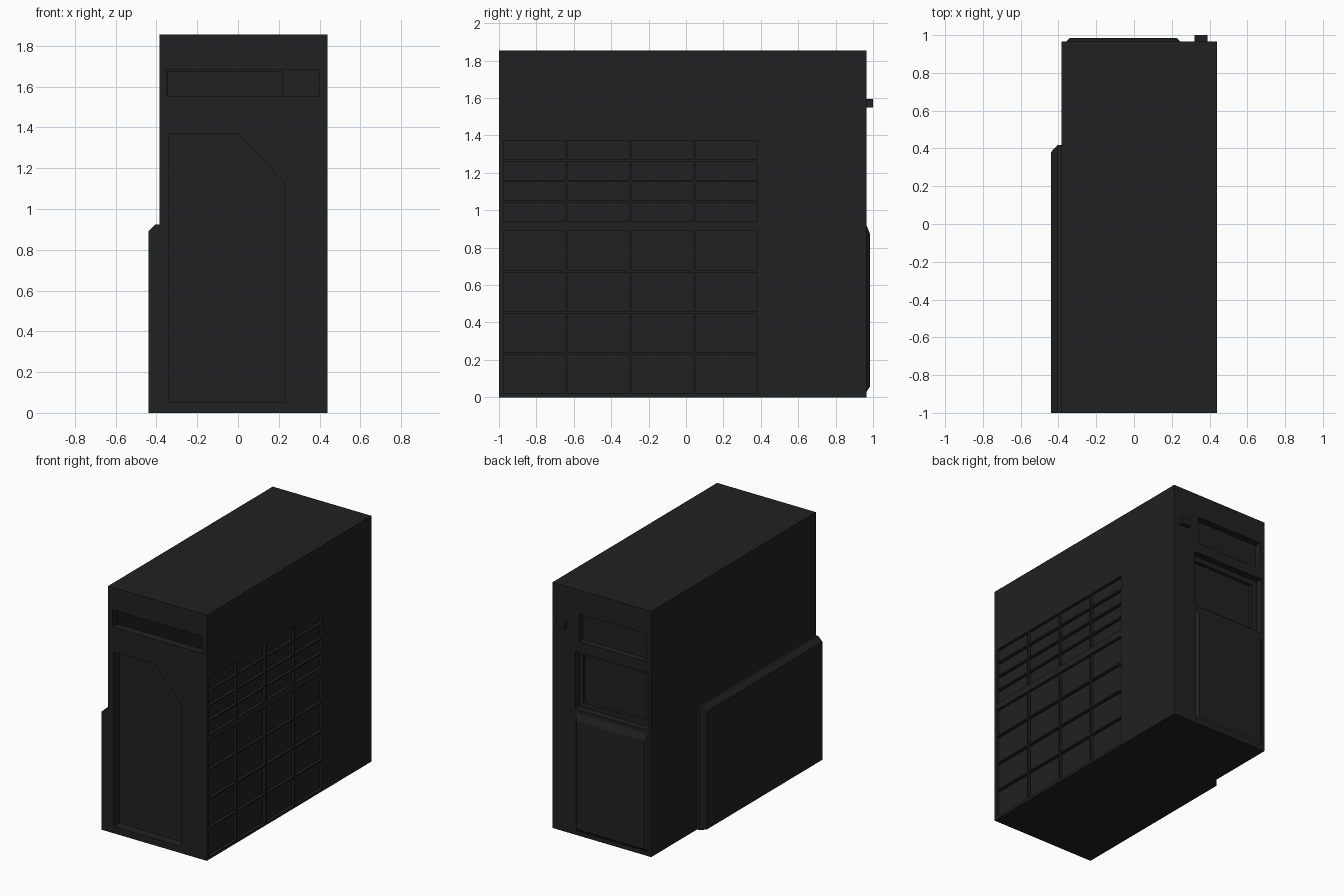
import bpy, bmesh

cube = bpy.data.objects.get("Cube")
if cube:
    bpy.data.objects.remove(cube, do_unlink=True)


def material(name, colour):
    mat = bpy.data.materials.new(name)
    mat.use_nodes = True
    mat.diffuse_color = colour
    bsdf = next(n for n in mat.node_tree.nodes if n.type == 'BSDF_PRINCIPLED')
    bsdf.inputs["Base Color"].default_value = colour
    bsdf.inputs["Roughness"].default_value = 0.8
    return mat


charcoal = material("charcoal", (0.015, 0.015, 0.015, 1))


def rect(a0, a1, b0, b1):
    return [(a0, b0), (a1, b0), (a1, b1), (a0, b1)]


def loft(bm, axis, d0, outline0, d1, outline1=None):
    """Solid between two outlines, facing along the x or y axis."""
    def point(p, d):
        return (d, p[0], p[1]) if axis == 'x' else (p[0], d, p[1])
    ends = [[bm.verts.new(point(p, d)) for p in outline]
            for d, outline in ((d0, outline0), (d1, outline1 or outline0))]
    faces = [bm.faces.new(ends[0]), bm.faces.new(ends[1])]
    n = len(outline0)
    for i in range(n):
        j = (i + 1) % n
        faces.append(bm.faces.new((ends[0][i], ends[0][j], ends[1][j], ends[1][i])))
    bmesh.ops.recalc_face_normals(bm, faces=faces)


def make(name, bm):
    mesh = bpy.data.meshes.new(name)
    bm.to_mesh(mesh)
    bm.free()
    mesh.materials.append(charcoal)
    obj = bpy.data.objects.new(name, mesh)
    bpy.context.collection.objects.link(obj)
    return obj


def carve(target, cutter):
    mod = target.modifiers.new("recess", 'BOOLEAN')
    mod.operation = 'DIFFERENCE'
    mod.solver = 'EXACT'
    mod.object = cutter
    bpy.context.view_layer.objects.active = target
    bpy.ops.object.modifier_apply(modifier=mod.name)
    bpy.data.objects.remove(cutter, do_unlink=True)


LEFT, RIGHT, FRONT, BACK, TOP = 0.44, -0.385, -1.0, 0.965, 1.855
OUT = 0.05     # how far cutters stick out of the body

# Cabinet body
bm = bmesh.new()
loft(bm, 'y', FRONT, rect(RIGHT, LEFT, 0, TOP), BACK)
body = make("cabinet_body", bm)

# Recesses: front slot and door, back slot and stepped window
bm = bmesh.new()
loft(bm, 'y', FRONT - OUT, rect(-0.35, 0.4, 1.555, 1.685), FRONT + 0.06)
door = [(-0.34, 0.05), (0.225, 0.05), (0.225, 1.13), (0, 1.37), (-0.34, 1.37)]
loft(bm, 'y', FRONT - OUT, door, FRONT + 0.07)
loft(bm, 'y', BACK + OUT, rect(-0.345, 0.22, 1.465, 1.675), BACK - 0.05)
loft(bm, 'y', BACK + OUT, rect(-0.36, 0.25, 0.95, 1.385), BACK - 0.05)

# Grid of shallow trays on the left side
TRAY_DEPTH, GAP = 0.022, 0.012
for z0, z1 in ((0.94, 1.385), (0.02, 0.9)):
    row = (z1 - z0) / 4
    for r in range(4):
        for c in range(4):
            y, z = -0.975 + c * 0.342, z0 + r * row
            loft(bm, 'x', LEFT + OUT, rect(y, y + 0.342 - GAP, z, z + row - GAP),
                 LEFT - TRAY_DEPTH)
carve(body, make("recess_cutter", bm))

bm = bmesh.new()
loft(bm, 'y', BACK, rect(-0.31, 0.22, 0.99, 1.345), BACK - 0.075)
carve(body, make("window_cutter", bm))

# Open the front slot into the hollow cabinet
bm = bmesh.new()
bm.from_mesh(body.data)
floor = [f for f in bm.faces if f.normal.y < -0.9
         and abs(f.calc_center_median().y - FRONT - 0.06) < 0.002]
bmesh.ops.delete(bm, geom=floor, context='FACES')
bm.to_mesh(body.data)
bm.free()

# Raised lower panel on the back, with sloped edges
bm = bmesh.new()
loft(bm, 'y', BACK, rect(-0.36, 0.245, 0.03, 0.92),
     BACK + 0.02, rect(-0.34, 0.225, 0.06, 0.87))
make("back_lower_panel", bm)

# Knob on the back
bm = bmesh.new()
loft(bm, 'y', BACK, rect(0.32, 0.39, 1.55, 1.595), 1.0)
make("back_knob", bm)

# Chamfered box along the right side
bm = bmesh.new()
loft(bm, 'x', RIGHT + 0.002, rect(FRONT, 0.418, 0, 0.925), -0.405)
bmesh.ops.delete(bm, geom=[f for f in bm.faces if f.normal.x < -0.9], context='FACES')
loft(bm, 'x', -0.405, rect(FRONT, 0.418, 0, 0.925),
     -0.44, rect(FRONT, 0.38, 0, 0.89))
bmesh.ops.delete(bm, geom=[f for f in bm.faces if f.normal.x > 0.9
                           and f.calc_center_median().x < -0.4], context='FACES')
bmesh.ops.remove_doubles(bm, verts=bm.verts, dist=0.0001)
make("right_side_box", bm)
